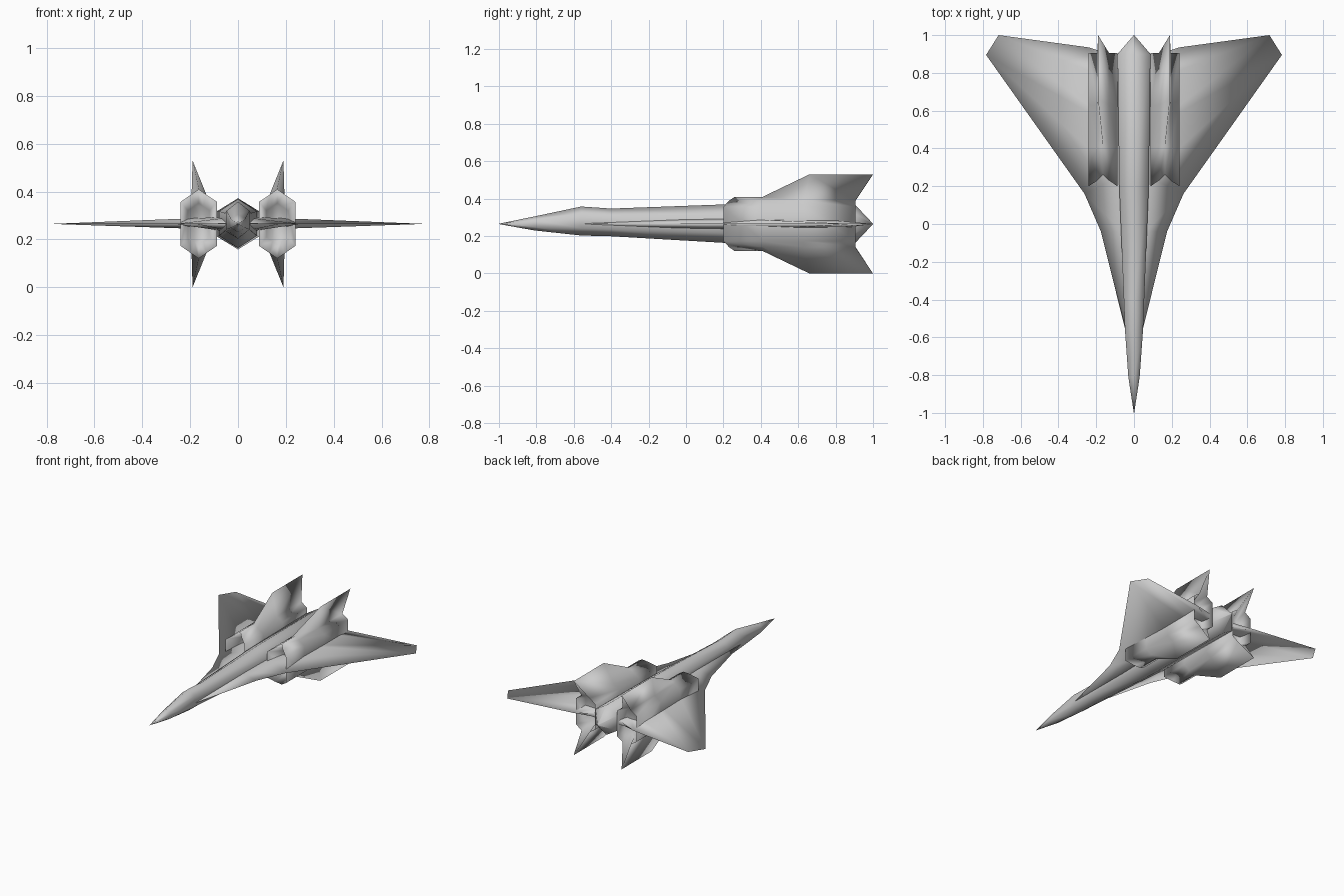
import bpy, bmesh

if "Cube" in bpy.data.objects:
    bpy.data.objects.remove(bpy.data.objects["Cube"])

ZC = 0.265  # height of the wing plane, about which the craft is symmetric


def loft(name, rings, mirror=False):
    """Closed, fully smooth skin through rings of equal length."""
    bm = bmesh.new()
    vs = [[bm.verts.new(p) for p in r] for r in rings]
    n = len(vs[0])
    for a, b in zip(vs, vs[1:]):
        for i in range(n):
            j = (i + 1) % n
            bm.faces.new((a[i], a[j], b[j], b[i]))
    bm.faces.new(vs[0])
    bm.faces.new(vs[-1])
    bmesh.ops.recalc_face_normals(bm, faces=bm.faces)
    for f in bm.faces:
        f.smooth = True
    me = bpy.data.meshes.new(name)
    bm.to_mesh(me)
    bm.free()
    ob = bpy.data.objects.new(name, me)
    bpy.context.collection.objects.link(ob)
    if mirror:
        m = ob.modifiers.new("Mirror", 'MIRROR')
        m.use_mirror_merge = False
    return ob


# fuselage: six-sided loft (y, half width, top, bottom)
stations = [(-1.0, 0.001, 0.266, 0.264), (-0.81, 0.03, 0.305, 0.23),
            (-0.56, 0.048, 0.358, 0.203), (-0.4, 0.054, 0.347, 0.199),
            (0.2, 0.078, 0.369, 0.164), (0.9, 0.087, 0.372, 0.158),
            (1.0, 0.001, 0.266, 0.264)]
rings = []
for y, w, t, b in stations:
    c = (t + b) / 2
    u, d = c + (t - c) * 0.5, c - (c - b) * 0.5
    rings.append([(0, y, t), (w, y, u), (w, y, d), (0, y, b), (-w, y, d), (-w, y, u)])
loft("fuselage", rings)


# engine nacelles: hollow six-sided tubes whose top and bottom crests rise into fins
def nacelle_ring(s, y_side, y_peak, crest=None):
    y_mid = (y_side + y_peak) / 2
    # upper half from the inner shoulder over the crest to the outer shoulder
    half = [(0.164 + x * s, y, z * s) for x, y, z in
            [(-0.076, y_side, 0.092), (-0.032, y_mid, 0.122), (0, y_peak, 0.145),
             (0.030, y_mid, 0.124), (0.076, y_side, 0.092)]]
    if crest:
        half[2] = crest
    return ([(x, y, ZC + z) for x, y, z in half] +
            [(x, y, ZC - z) for x, y, z in reversed(half)])


loft("engine_nacelle_with_fins", [
    nacelle_ring(0.6, 0.34, 0.36),
    nacelle_ring(1, 0.2, 0.26),
    nacelle_ring(1, 0.41, 0.41),
    nacelle_ring(1, 0.63, 0.63, (0.19, 0.66, 0.265)),
    nacelle_ring(1, 0.905, 0.905, (0.19, 1.0, 0.265)),
    nacelle_ring(0.75, 0.82, 0.82)], True)

# wing and strake: sharp outline (x, y) with a ridge (x, y, half thickness) at the root
outline = [(0.046, -0.56), (0.175, -0.04), (0.262, 0.16), (0.783, 0.895),
           (0.717, 1.0), (0.24, 0.935), (0.205, 0.905)]
ridge = [(0.035, -0.56, 0.004), (0.06, -0.04, 0.024), (0.075, 0.25, 0.028),
         (0.08, 0.5, 0.024), (0.08, 0.75, 0.023), (0.08, 0.86, 0.02),
         (0.08, 0.885, 0.016)]
loft("wing", [[(0.01, y, ZC + t), (x, y, ZC + t), (ox, oy, ZC),
               (x, y, ZC - t), (0.01, y, ZC - t)]
              for (ox, oy), (x, y, t) in zip(outline, ridge)], True)
